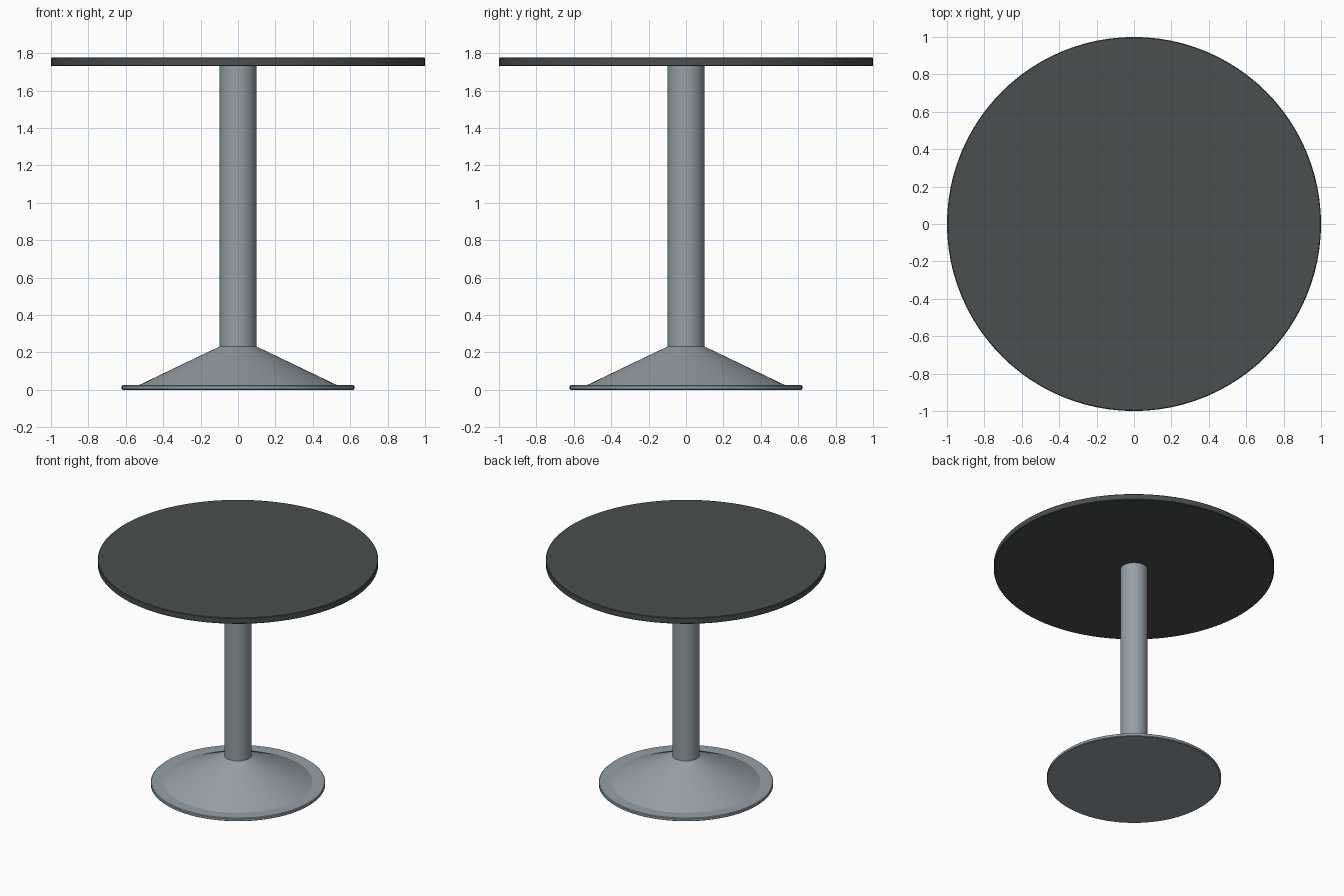
import bpy, bmesh, math

if "Cube" in bpy.data.objects:
    bpy.data.objects.remove(bpy.data.objects["Cube"])

SEGMENTS = 96


def material(name, rgb):
    m = bpy.data.materials.new(name)
    m.diffuse_color = (*rgb, 1.0)
    m.use_nodes = True
    m.node_tree.nodes["Principled BSDF"].inputs["Base Color"].default_value = m.diffuse_color
    return m


def lathe(name, profile, mat):
    """Spin a (radius, z) profile around the z axis and cap both ends."""
    bm = bmesh.new()
    rings = []
    for r, z in profile:
        rings.append([bm.verts.new((r * math.cos(a), r * math.sin(a), z))
                      for a in (2 * math.pi * i / SEGMENTS for i in range(SEGMENTS))])
    for low, high in zip(rings, rings[1:]):
        for i in range(SEGMENTS):
            j = (i + 1) % SEGMENTS
            bm.faces.new((low[i], low[j], high[j], high[i]))
    bm.faces.new(rings[0][::-1])
    bm.faces.new(rings[-1])
    mesh = bpy.data.meshes.new(name)
    bm.to_mesh(mesh)
    bm.free()
    mesh.materials.append(mat)
    obj = bpy.data.objects.new(name, mesh)
    bpy.context.collection.objects.link(obj)
    bpy.context.view_layer.objects.active = obj
    obj.select_set(True)
    bpy.ops.object.shade_smooth_by_angle(angle=math.radians(20))
    obj.select_set(False)
    return obj


charcoal = material("charcoal", (0.068, 0.077, 0.077))
steel = material("steel_grey", (0.30, 0.35, 0.38))

# Round top with slightly eased edges
lathe("table_top", [(0.996, 1.73), (1.0, 1.734), (1.0, 1.773), (0.996, 1.777)], charcoal)

# Central column
lathe("column", [(0.098, 0.22), (0.098, 1.731)], steel)

# Foot: flat disc and shallow cone in one profile
lathe("foot", [(0.617, 0.0), (0.622, 0.004), (0.622, 0.021), (0.617, 0.025),
               (0.53, 0.025), (0.098, 0.232)], steel)
